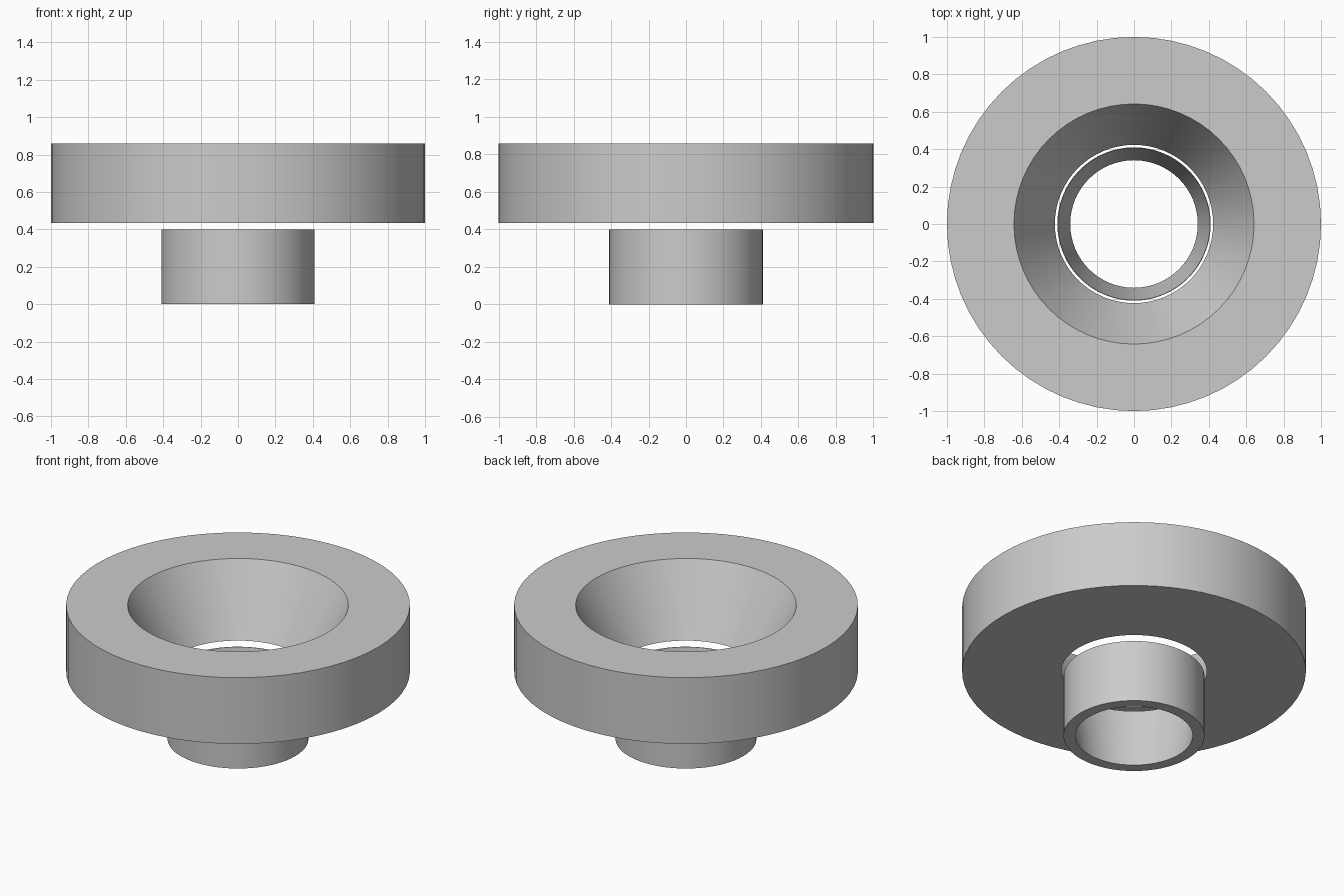
import bpy, math

cube = bpy.data.objects.get("Cube")
if cube:
    bpy.data.objects.remove(cube, do_unlink=True)

SIDES = 64

grey = bpy.data.materials.new("plain grey")
grey.use_nodes = True
colour = (0.6, 0.6, 0.6, 1)
grey.diffuse_color = colour
grey.node_tree.nodes["Principled BSDF"].inputs["Base Color"].default_value = colour


def lathe_ring(name, profile):
    """Revolve a closed (radius, height) profile, listed counter-clockwise, around z."""
    n = len(profile)
    verts, faces = [], []
    for i in range(SIDES):
        a = math.tau * i / SIDES
        verts += [(r * math.cos(a), r * math.sin(a), z) for r, z in profile]
        j = (i + 1) % SIDES
        for k in range(n):
            m = (k + 1) % n
            faces.append((i * n + k, j * n + k, j * n + m, i * n + m))
    mesh = bpy.data.meshes.new(name)
    mesh.from_pydata(verts, [], faces)
    mesh.materials.append(grey)
    obj = bpy.data.objects.new(name, mesh)
    bpy.context.collection.objects.link(obj)
    bpy.ops.object.select_all(action="DESELECT")
    obj.select_set(True)
    bpy.context.view_layer.objects.active = obj
    bpy.ops.object.shade_smooth_by_angle(angle=math.radians(30))
    return obj


# Wide upper ring with a funnel-shaped bore
lathe_ring("upper_funnel_ring", [(0.423, 0.433), (1, 0.433), (1, 0.858), (0.642, 0.858)])

# Narrow lower collar, its bore tapering inward to the bottom
lathe_ring("lower_collar", [(0.341, 0), (0.41, 0), (0.41, 0.4), (0.407, 0.4)])
